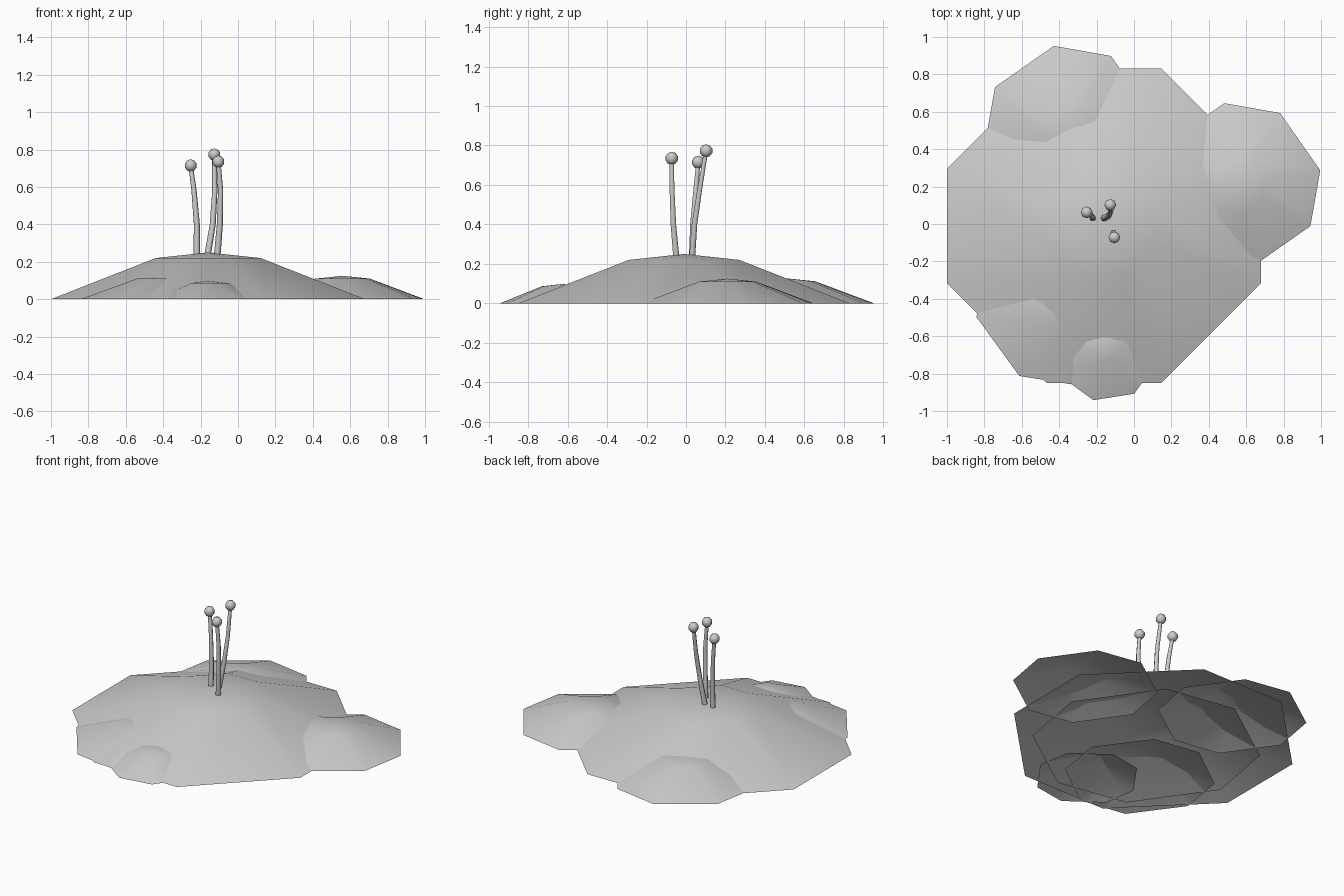
import bpy, math
from mathutils import Vector

if "Cube" in bpy.data.objects:
    bpy.data.objects.remove(bpy.data.objects["Cube"])


def mesh_object(name, verts, faces, smooth=True):
    me = bpy.data.meshes.new(name)
    me.from_pydata(verts, [], faces)
    me.polygons.foreach_set("use_smooth", [smooth] * len(faces))
    me.update()
    ob = bpy.data.objects.new(name, me)
    bpy.context.collection.objects.link(ob)
    return ob


def dome(name, x, y, k, height, turn):
    """Open eight-sided cushion: rim, upper ring and apex."""
    angles = [math.radians(90 * q + s * 20 + turn) for q in range(4) for s in (-1, 1)]
    verts = []
    for r, z in ((0.894 * k, 0), (0.298 * k, 0.88 * height)):
        verts += [(x + r * math.cos(a), y + r * math.sin(a), z) for a in angles]
    verts.append((x, y, height))
    faces = []
    for i in range(8):
        j = (i + 1) % 8
        faces += [(i, j, 8 + j, 8 + i), (8 + i, 8 + j, 16)]
    return mesh_object(name, verts, faces)


def stalk(name, path, r0=0.018, r1=0.012, sides=6):
    """Thin tapering tube along a bent path."""
    verts, faces = [], []
    for n, (x, y, z) in enumerate(path):
        r = r0 + (r1 - r0) * n / (len(path) - 1)
        for i in range(sides):
            a = 2 * math.pi * i / sides
            verts.append((x + r * math.cos(a), y + r * math.sin(a), z))
    for n in range(len(path) - 1):
        for i in range(sides):
            j = (i + 1) % sides
            b = n * sides
            faces.append((b + i, b + j, b + sides + j, b + sides + i))
    return mesh_object(name, verts, faces)


# Moss cushions: the main mound, its side lobes and a hidden inner one
dome("main_mound", -0.16, -0.01, 1.0, 0.25, 0)
dome("right_lobe", 0.56, 0.21, 0.495, 0.125, -10)
dome("back_left_lobe", -0.35, 0.505, 0.508, 0.127, -10)
dome("front_lobe", -0.155, -0.626, 0.36, 0.098, 9)
dome("front_left_lobe", -0.39, -0.41, 0.515, 0.125, -9)
dome("inner_mound", -0.18, -0.10, 0.78, 0.19, -10)

# Spore stalks with round caps
paths = [
    [(-0.22, 0.03, 0.22), (-0.22, 0.035, 0.4), (-0.235, 0.05, 0.58), (-0.253, 0.062, 0.715)],
    [(-0.165, 0.03, 0.22), (-0.135, 0.043, 0.4), (-0.124, 0.07, 0.58), (-0.127, 0.102, 0.773)],
    [(-0.112, -0.048, 0.22), (-0.097, -0.064, 0.4), (-0.093, -0.071, 0.58), (-0.105, -0.072, 0.735)],
]
for n, path in enumerate(paths, 1):
    stalk(f"stalk_{n}", path)
    bpy.ops.mesh.primitive_uv_sphere_add(segments=8, ring_count=5, radius=0.033,
                                         location=Vector(path[-1]))
    cap = bpy.context.object
    cap.name = f"spore_cap_{n}"
    bpy.ops.object.shade_smooth()
